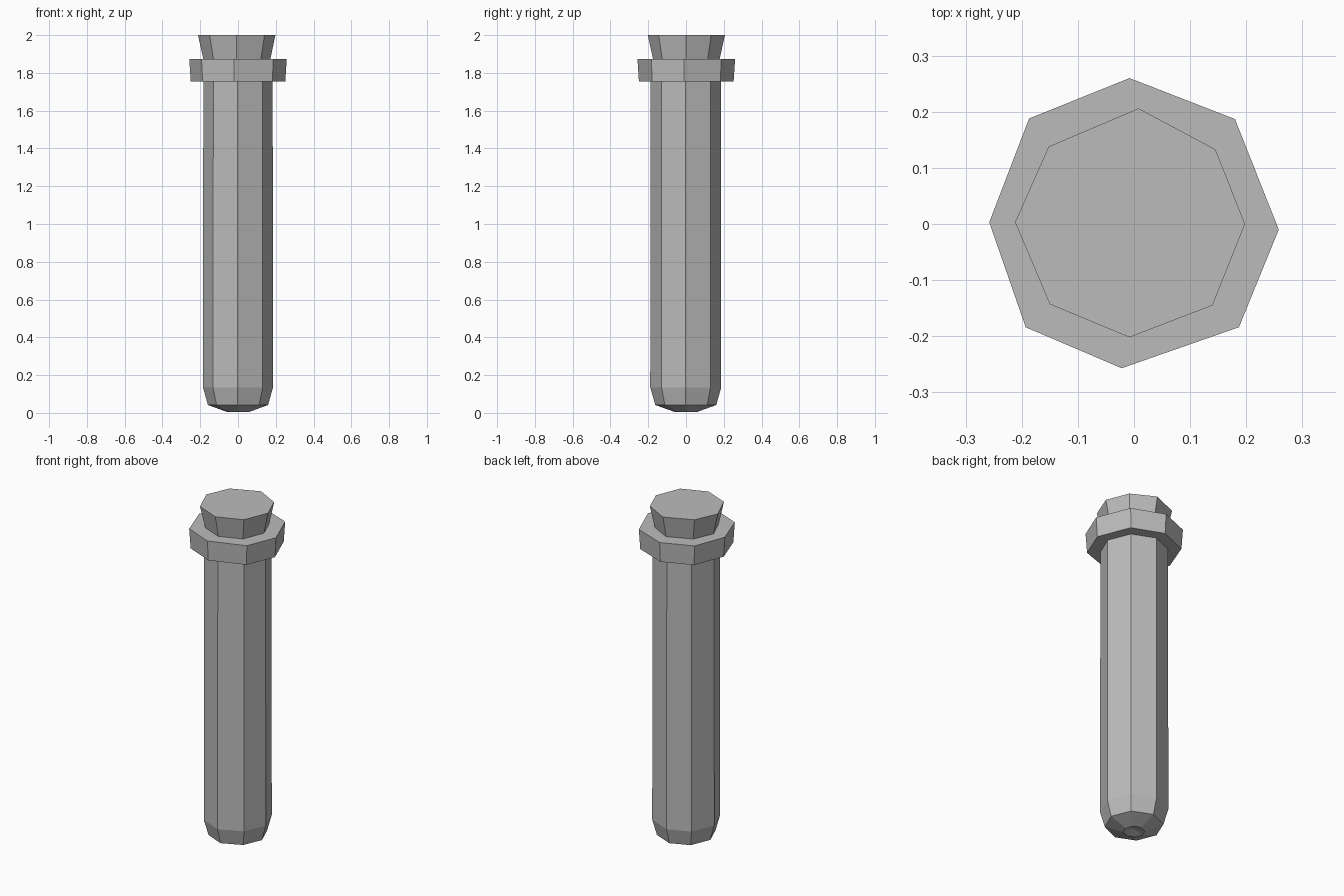
import bpy, bmesh, math, random
from mathutils import Vector

random.seed(4)
cube = bpy.data.objects.get("Cube")
if cube:
    bpy.data.objects.remove(cube, do_unlink=True)

SIDES = 8
grey = bpy.data.materials.new("stone grey")
grey.use_nodes = True
colour = (0.5, 0.5, 0.5, 1)
grey.diffuse_color = colour
grey.node_tree.nodes["Principled BSDF"].inputs["Base Color"].default_value = colour


def octagon(radius, jitter=0.003):
    """Hand-cut octagon with corners on the axes."""
    corners = []
    for i in range(SIDES):
        a = i * math.tau / SIDES
        wobble = Vector([random.uniform(-jitter, jitter) for _ in "xy"])
        corners.append(Vector((math.cos(a), math.sin(a))) * radius + wobble)
    return corners


def loft(name, sections, dent=None):
    """Skin stacked (outline, scale, height) sections; dent sets the base centre."""
    bm = bmesh.new()
    rings = [[bm.verts.new((p.x * s, p.y * s, z)) for p in outline]
             for outline, s, z in sections]
    for low, high in zip(rings, rings[1:]):
        for i in range(SIDES):
            j = (i + 1) % SIDES
            bm.faces.new((low[i], low[j], high[j], high[i]))
    bm.faces.new(rings[-1])
    if dent is None:
        bm.faces.new(rings[0][::-1])
    else:
        centre = bm.verts.new((0, 0, dent))
        for i in range(SIDES):
            bm.faces.new((rings[0][(i + 1) % SIDES], rings[0][i], centre))
    mesh = bpy.data.meshes.new(name)
    bm.to_mesh(mesh)
    bm.free()
    mesh.materials.append(grey)
    obj = bpy.data.objects.new(name, mesh)
    bpy.context.collection.objects.link(obj)
    return obj


# Long shaft with a chamfered, slightly dented foot
shaft = octagon(0.187)
loft("shaft", [(shaft, 0.32, 0.005), (shaft, 0.86, 0.042),
               (shaft, 1, 0.135), (shaft, 0.99, 1.77)], dent=0.02)

# Wide collar, slightly irregular
collar = [Vector(p) for p in (
    (0.258, -0.01), (0.18, 0.187), (-0.008, 0.26), (-0.187, 0.188),
    (-0.258, 0.003), (-0.193, -0.184), (-0.022, -0.257), (0.187, -0.184))]
loft("collar", [(collar, 0.97, 1.755), (collar, 1, 1.873)])

# Flared stopper on top
stopper = [Vector(p) for p in (
    (0.198, 0), (0.145, 0.133), (0.008, 0.206), (-0.152, 0.138),
    (-0.212, 0.003), (-0.15, -0.143), (-0.008, -0.202), (0.14, -0.145))]
loft("stopper", [(stopper, 0.84, 1.85), (stopper, 1, 2)])
